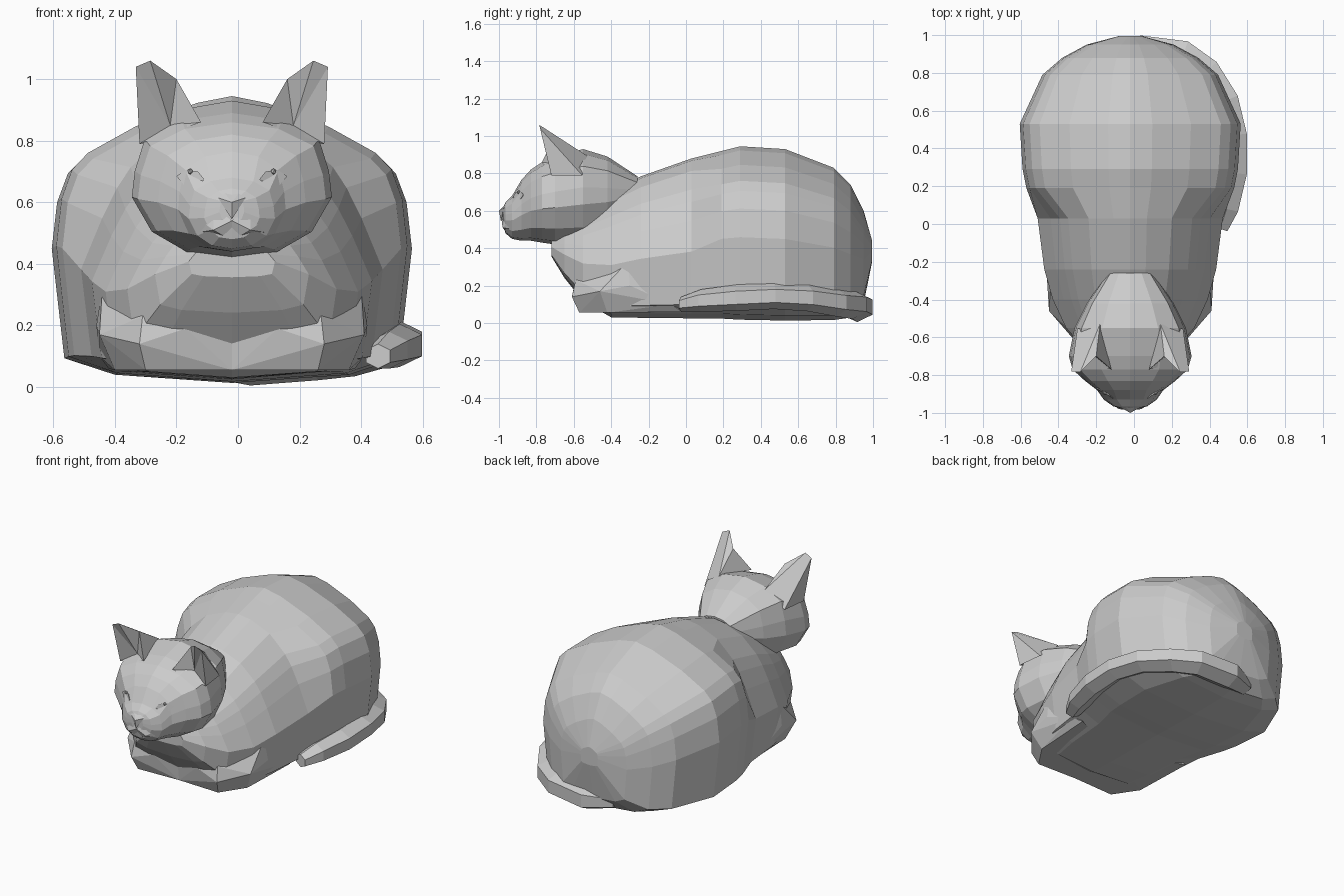
import bpy, bmesh, math
from mathutils import Vector

cube = bpy.data.objects.get("Cube")
if cube:
    bpy.data.objects.remove(cube, do_unlink=True)

AXIS = -0.02  # body symmetry plane, shifted by the tail

grey = bpy.data.materials.new("plain grey")
grey.use_nodes = True
COLOUR = (0.6, 0.6, 0.6, 1)
grey.diffuse_color = COLOUR
grey.node_tree.nodes["Principled BSDF"].inputs["Base Color"].default_value = COLOUR


def finish(name, bm, x=AXIS, mirror=False):
    """Turn a bmesh into a flat shaded object."""
    bmesh.ops.recalc_face_normals(bm, faces=bm.faces)
    mesh = bpy.data.meshes.new(name)
    bm.to_mesh(mesh)
    bm.free()
    mesh.materials.append(grey)
    obj = bpy.data.objects.new(name, mesh)
    obj.location.x = x
    bpy.context.collection.objects.link(obj)
    if mirror:
        obj.modifiers.new("mirror", 'MIRROR').use_mirror_merge = False
    return obj


def loft(name, rings, x=AXIS):
    """Skin a list of closed rings and cap both ends."""
    bm = bmesh.new()
    loops = [[bm.verts.new(p) for p in ring] for ring in rings]
    n = len(loops[0])
    for a, b in zip(loops, loops[1:]):
        for i in range(n):
            j = (i + 1) % n
            bm.faces.new((a[i], a[j], b[j], b[i]))
    bm.faces.new(loops[0])
    bm.faces.new(loops[-1])
    return finish(name, bm, x)


def section_rings(profile, sections):
    """Scale a half profile to (y, half width, bottom, top) sections."""
    full = profile + [(-u, v) for u, v in profile[-2:0:-1]]
    return [[(u * w, y, lo + v * (hi - lo)) for u, v in full]
            for y, w, lo, hi in sections]


def hull(name, points, mirror=True):
    """Convex lump around a few points."""
    bm = bmesh.new()
    for p in points:
        bm.verts.new(p)
    out = bmesh.ops.convex_hull(bm, input=bm.verts)
    loose = {g for g in out["geom_interior"] if isinstance(g, bmesh.types.BMVert)}
    bmesh.ops.delete(bm, geom=list(loose), context='VERTS')
    return finish(name, bm, mirror=mirror)


# Body: round rump, then shoulders that narrow towards the top
rump_profile = [(0, -.03), (.65, 0), (.93, .06), (1, .46), (.97, .63),
                (.91, .735), (.82, .795), (.55, .89), (.2, .975), (0, 1)]
shoulder_profile = [(0, -.03), (.65, 0), (.93, .06), (1, .40), (.86, .60),
                    (.76, .72), (.67, .8), (.45, .92), (.18, .985), (0, 1)]
rump = section_rings(rump_profile, [
    (.995, .06, .33, .44),
    (.95, .23, .12, .60),
    (.88, .36, .05, .74),
    (.79, .465, .04, .83),
    (.53, .585, .04, .93),
    (.29, .57, .045, .945),
    (.19, .55, .05, .92)])
shoulders = section_rings(shoulder_profile, [
    (.03, .49, .05, .88),
    (-.24, .455, .05, .785),
    (-.40, .41, .05, .70),
    (-.55, .34, .13, .60),
    (-.65, .25, .25, .54),
    (-.72, .14, .36, .48)])
loft("body", rump + shoulders)

# Head, from nape to muzzle
head_profile = [(0, 0), (.45, .04), (.8, .18), (1, .42), (.97, .6),
                (.87, .82), (.5, .95), (0, 1)]
loft("head", section_rings(head_profile, [
    (-.26, .12, .60, .785),
    (-.42, .23, .47, .89),
    (-.55, .295, .42, .93),
    (-.70, .325, .42, .89),
    (-.77, .305, .43, .86),
    (-.83, .24, .44, .82),
    (-.88, .175, .44, .765),
    (-.93, .14, .45, .68),
    (-.965, .09, .48, .645),
    (-.978, .04, .53, .62)]))

# Ears with a hollow front
bm = bmesh.new()
ear = {k: bm.verts.new(p) for k, p in {
    "outer": (.30, -.72, .79), "inner": (.10, -.77, .86),
    "back": (.16, -.53, .895), "side": (.28, -.555, .79),
    "tip": (.265, -.785, 1.06), "corner": (.312, -.78, 1.04),
    "edge": (.18, -.70, 1.0), "pit": (.20, -.69, .85)}.items()}
for names in ("corner side outer", "corner tip back side", "tip edge back",
              "edge inner back", "corner outer pit", "tip corner pit",
              "edge tip pit", "inner edge pit", "outer inner pit",
              "outer side back inner"):
    bm.faces.new([ear[n] for n in names.split()])
finish("ears", bm, mirror=True)

# Nose, lips and eyes
hull("nose", [(.045, -.975, .615), (-.045, -.975, .615), (0, -1, .60),
              (0, -.99, .545), (.035, -.955, .645), (-.035, -.955, .645),
              (0, -.93, .58)], mirror=False)
hull("lips", [(0, -.985, .54), (.06, -.98, .51), (.115, -.94, .55),
              (.12, -.925, .50), (0, -.955, .475), (.06, -.96, .585),
              (0, -.9, .53)])
hull("eyes", [(.09, -.925, .675), (.11, -.91, .65), (.155, -.89, .655),
              (.18, -.87, .685), (.15, -.885, .705), (.11, -.91, .70),
              (.13, -.84, .68)])
bm = bmesh.new()
bmesh.ops.create_icosphere(bm, subdivisions=1, radius=.01)
bmesh.ops.translate(bm, verts=bm.verts, vec=(.135, -.895, .70))
finish("pupils", bm, mirror=True)

# Folded front legs, notched where the paws meet
hull("front_legs", [(0, -.56, .055), (0, -.575, .18), (.15, -.60, .19),
                    (.29, -.59, .23), (.30, -.61, .14), (.28, -.57, .055),
                    (.43, -.46, .17), (.38, -.42, .055), (.42, -.31, .33),
                    (.44, -.30, .20), (.40, -.02, .06), (.43, -.08, .1),
                    (0, -.42, .24), (0, -.2, .055), (.25, -.28, .32)])

# Tail, wrapped around the left side
path = [Vector(p) for p in [
    (-.12, .87, .085), (.04, .915, .085), (.26, .89, .10), (.38, .805, .11),
    (.48, .65, .135), (.525, .47, .145), (.525, .27, .135), (.49, .08, .12),
    (.455, -.025, .1)]]
widths = [.05, .08, .078, .075, .072, .07, .07, .06, .04]
rings = []
for i, (p, r) in enumerate(zip(path, widths)):
    t = path[min(i + 1, len(path) - 1)] - path[max(i - 1, 0)]
    side = Vector((-t.y, t.x, 0)).normalized() * 1.2
    rings.append([p + side * r * math.cos(a) + Vector((0, 0, r * math.sin(a)))
                  for a in ((k + .5) * math.tau / 6 for k in range(6))])
loft("tail", rings, x=0)
